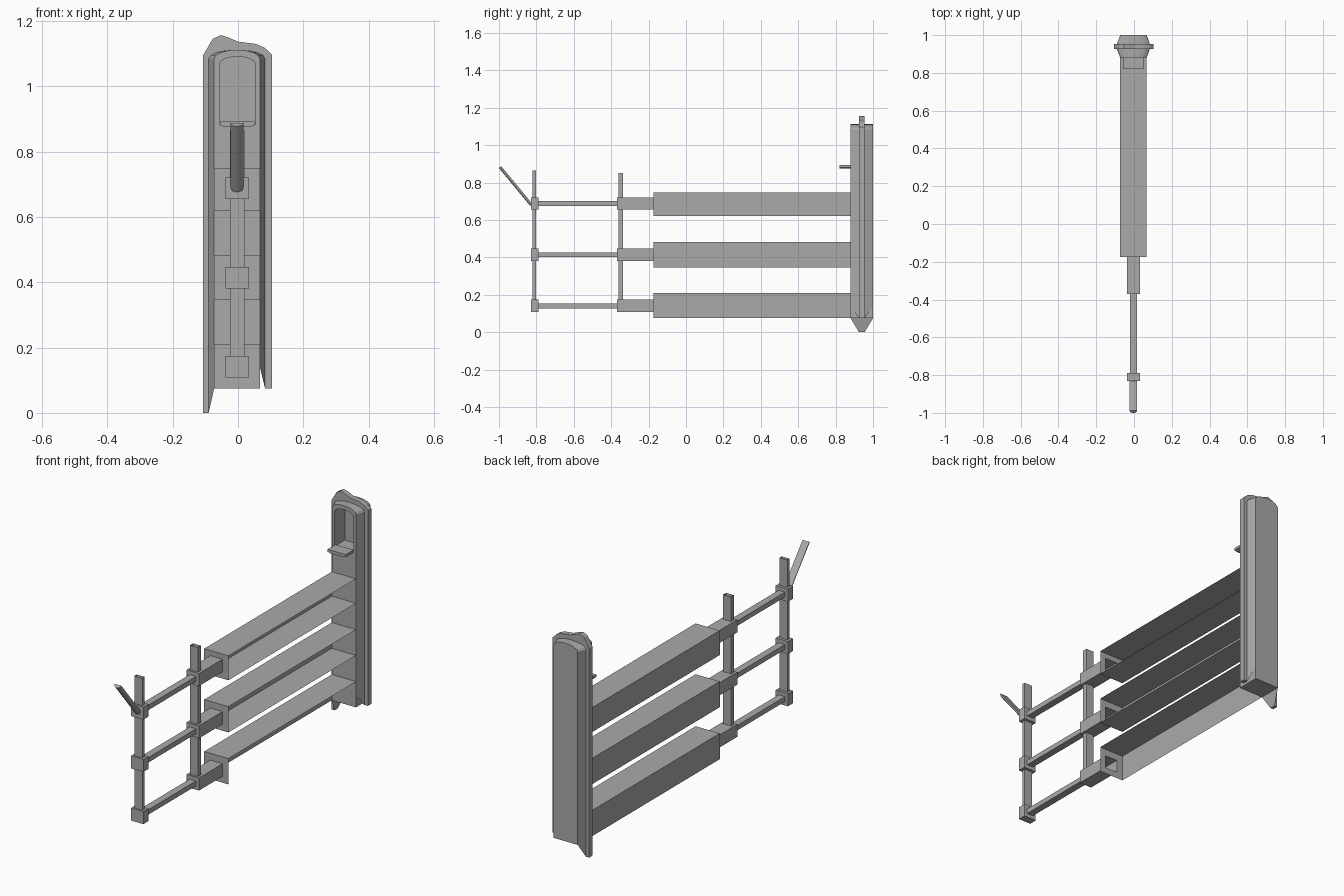
import bpy, bmesh, math

if "Cube" in bpy.data.objects:
    bpy.data.objects.remove(bpy.data.objects["Cube"])

grey = bpy.data.materials.new("plain_grey")
grey.diffuse_color = (0.4, 0.4, 0.4, 1)
grey.use_nodes = True
grey.node_tree.nodes["Principled BSDF"].inputs["Base Color"].default_value = grey.diffuse_color
XC = -0.003


def make(name, verts, faces, recalc=True):
    bm = bmesh.new()
    vs = [bm.verts.new(v) for v in verts]
    for f in faces:
        bm.faces.new([vs[i] for i in f])
    bmesh.ops.remove_doubles(bm, verts=bm.verts, dist=1e-5)
    if recalc:
        bmesh.ops.recalc_face_normals(bm, faces=bm.faces)
    me = bpy.data.meshes.new(name)
    bm.to_mesh(me)
    bm.free()
    me.materials.append(grey)
    ob = bpy.data.objects.new(name, me)
    bpy.context.collection.objects.link(ob)
    return ob


def loft(name, rings):
    """Skin a list of equally long closed rings and cap both ends."""
    n = len(rings[0])
    verts = [v for r in rings for v in r]
    faces = [list(range(n)), [(len(rings) - 1) * n + i for i in range(n)]]
    for k in range(len(rings) - 1):
        for i in range(n):
            j = (i + 1) % n
            faces.append([k * n + i, k * n + j, (k + 1) * n + j, (k + 1) * n + i])
    return make(name, verts, faces)


def extrude_y(name, pts, y0, y1):
    return loft(name, [[(x, y, z) for x, z in pts] for y in (y0, y1)])


def box(name, x0, x1, y0, y1, z0, z1, skip=()):
    """Box whose sides can be left open: -x, +x, -y, +y, -z, +z."""
    v = [(x, y, z) for x in (x0, x1) for y in (y0, y1) for z in (z0, z1)]
    f = {"-x": (0, 1, 3, 2), "+x": (4, 6, 7, 5), "-y": (0, 4, 5, 1),
         "+y": (2, 3, 7, 6), "-z": (0, 2, 6, 4), "+z": (1, 5, 7, 3)}
    return make(name, v, [f[k] for k in f if k not in skip], False)


def arch(x0, x1, spring, rise, n=8):
    """Shallow arch from right to left."""
    c, h = (x0 + x1) / 2, (x1 - x0) / 2
    return [(c + h * math.cos(math.pi * i / n),
             spring + rise * math.sin(math.pi * i / n)) for i in range(n + 1)]


# pillar: flared toward the middle, with pointed feet on the sides
narrow = [(-.073, .075), (-.073, .075), (.067, .075), (.067, .14), (.067, .14)]
narrow += arch(-.073, .067, 1.085, .027)
wide = [(-.09, 0), (-.073, .075), (.067, .075), (.067, .14), (.083, .075)]
wide += arch(-.09, .083, 1.085, .027)
pillar = loft("pillar", [[(x, y, z) for x, z in p] for p, y in
                         ((narrow, .88), (wide, .925), (wide, .955), (narrow, 1.0))])

# ragged plate running through the pillar
plate = extrude_y("pillar_plate", [
    (-.107, 0), (-.09, 0), (-.074, .1), (.068, .16), (.083, .075), (.104, .075),
    (.104, 1.097), (.082, 1.118), (.055, 1.13), (0, 1.137), (-.03, 1.15),
    (-.053, 1.157), (-.078, 1.145), (-.107, 1.095)], .926, .954)

# arched niche cut into the pillar front
cutter = extrude_y("niche_cutter", [(-.057, .885), (.053, .885)]
                   + arch(-.057, .053, 1.068, .023), .8, .965)
cutter.hide_render = True
for ob in (pillar, plate):
    m = ob.modifiers.new("niche", "BOOLEAN")
    m.operation, m.solver, m.object = "DIFFERENCE", "EXACT", cutter
    bpy.context.view_layer.objects.active = ob
    bpy.ops.object.modifier_apply(modifier="niche")
bpy.data.objects.remove(cutter)

# little shelf under the niche
extrude_y("niche_shelf", [(-.055, .88), (-.04, .876), (.035, .876), (.05, .88),
                          (.05, .893), (-.055, .893)], .82, .885)

for i, (z0, z1, zc) in enumerate(((.075, .21, .141), (.347, .482, .414), (.62, .748, .688))):
    n = str(i + 1)
    # sheet channel open on the right; the lowest has no underside
    skip = ["+x", "-y", "+y"] + (["-z"] if i == 0 else [])
    box("beam_" + n, -.073, .067, -.175, .885, z0, z1, skip)
    # end plate with a square opening
    a = [(-.073, z0), (.067, z0), (.067, z1), (-.073, z1)]
    b = [(-.038, zc - .033), (.033, zc - .033), (.033, zc + .033), (-.038, zc + .033)]
    make("beam_end_" + n, [(x, -.175, z) for x, z in a + b],
         [(k, (k + 1) % 4, 4 + (k + 1) % 4, 4 + k) for k in range(4)], False)
    # hollow sleeve, thin rod and end clamp
    box("sleeve_" + n, -.038, .033, -.37, -.175, zc - .033, zc + .033, ["+y"])
    box("rod_" + n, -.021, .016, -.79, -.37, zc - .013, zc + .013)
    box("clamp_" + n, -.038, .033, -.83, -.788, zc - .033, zc + .033)

# upright posts, open at the top
for name, y0, y1, top in (("inner_post", -.36, -.336, .85), ("outer_post", -.82, -.802, .865)):
    box(name, -.025, .02, y0, y1, .13, top, ["+z"])

# slanting handle: flat back with a rounded front
prof = [(XC + .02 * math.cos(math.pi * k / 8), -.016 * math.sin(math.pi * k / 8)) for k in range(9)]
ca, sa = .205 / .266, .17 / .266
loft("slanted_handle", [[(x, y + d * ca, z + d * sa) for x, d in prof]
                        for y, z in ((-.822, .687), (-.988, .888))])
